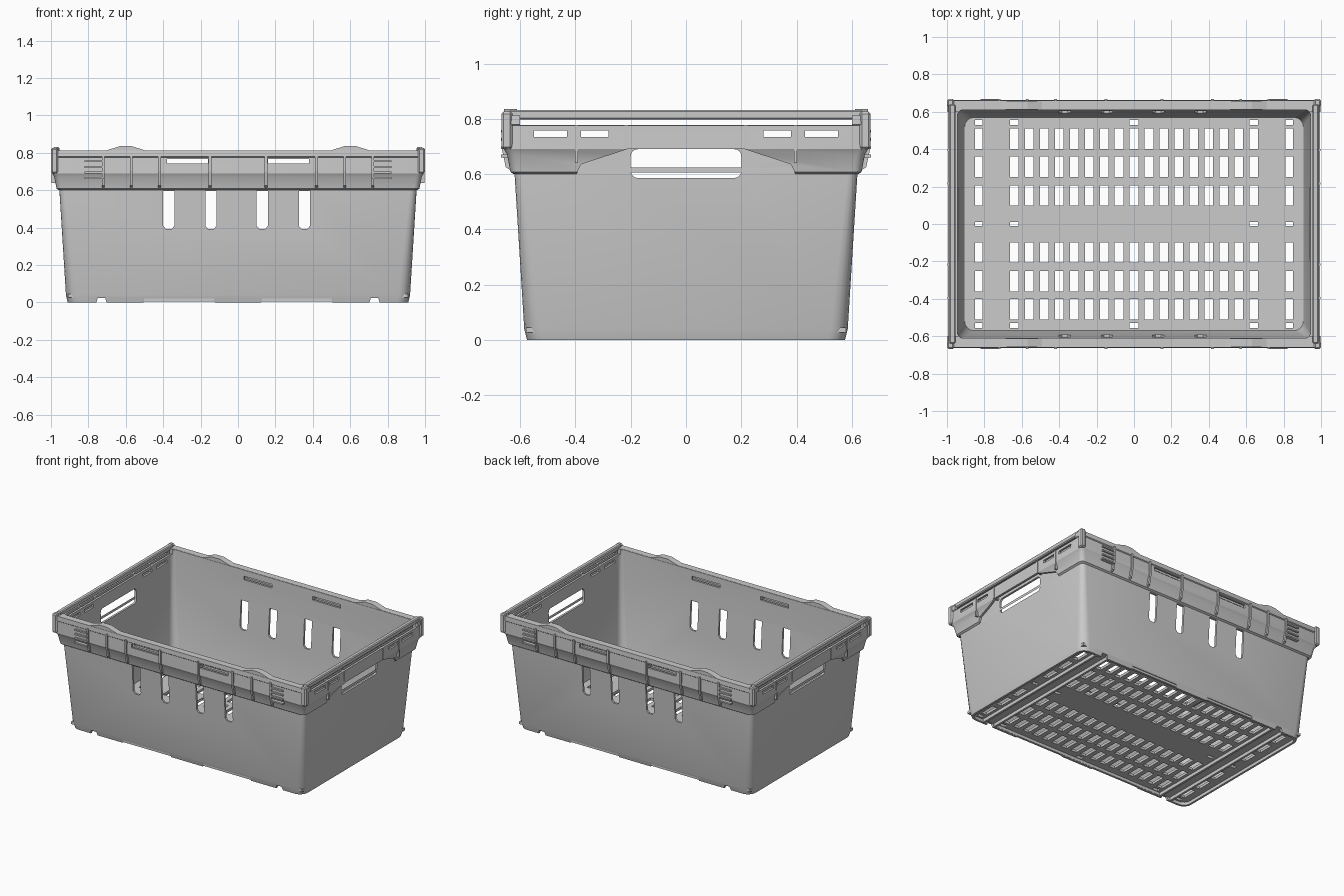
import bpy, bmesh
from math import sin, cos, pi
from mathutils import Vector

if "Cube" in bpy.data.objects:
    bpy.data.objects.remove(bpy.data.objects["Cube"])

W, D = 0.955, 0.62          # half sizes of the tub at rim height


def finish(name, bm, smooth=True):
    bmesh.ops.recalc_face_normals(bm, faces=bm.faces[:])
    me = bpy.data.meshes.new(name)
    bm.to_mesh(me)
    bm.free()
    ob = bpy.data.objects.new(name, me)
    bpy.context.collection.objects.link(ob)
    if smooth:
        bpy.ops.object.select_all(action='DESELECT')
        ob.select_set(True)
        bpy.context.view_layer.objects.active = ob
        bpy.ops.object.shade_smooth_by_angle(angle=0.5)
    return ob


def box(bm, x0, x1, y0, y1, z0, z1):
    vs = [bm.verts.new((x, y, z)) for z in (z0, z1) for y in (y0, y1) for x in (x0, x1)]
    for f in ((0, 2, 3, 1), (4, 5, 7, 6), (0, 1, 5, 4), (2, 6, 7, 3), (0, 4, 6, 2), (1, 3, 7, 5)):
        bm.faces.new([vs[i] for i in f])


def prism(bm, pts, vec):
    a = [bm.verts.new(p) for p in pts]
    b = [bm.verts.new(Vector(p) + Vector(vec)) for p in pts]
    n = len(a)
    bm.faces.new(a)
    bm.faces.new(b[::-1])
    for i in range(n):
        bm.faces.new((a[i], b[i], b[(i + 1) % n], a[(i + 1) % n]))


def ring_sweep(name, profile, smooth=True):
    """Sweep a closed (offset, z, corner radius) profile round a rounded rectangle."""
    bm = bmesh.new()
    rings = []
    for d, z, r in profile:
        ring = []
        for q, (sx, sy) in enumerate(((1, 1), (-1, 1), (-1, -1), (1, -1))):
            for k in range(5):
                a = q * pi / 2 + k * pi / 8
                ring.append(bm.verts.new((sx * (W + d - r) + r * cos(a),
                                          sy * (D + d - r) + r * sin(a), z)))
        rings.append(ring)
    n = len(rings[0])
    for a, b in zip(rings, rings[1:] + rings[:1]):
        for i in range(n):
            bm.faces.new((a[i], a[(i + 1) % n], b[(i + 1) % n], b[i]))
    return finish(name, bm, smooth)


def cut(ob, bm):
    cutter = finish("cutter", bm, False)
    cutter.hide_render = True
    m = ob.modifiers.new("cut", 'BOOLEAN')
    m.operation, m.solver, m.object = 'DIFFERENCE', 'EXACT', cutter
    dg = bpy.context.evaluated_depsgraph_get()
    me = bpy.data.meshes.new_from_object(ob.evaluated_get(dg))
    ob.modifiers.clear()
    ob.data = me
    bpy.data.objects.remove(cutter)


def both(a, b):
    return ((a, b), (-b, -a))


def rim_cutters(bm):
    # slots under the top rail, and lowered end tops
    for x0, x1 in both(0.16, 0.38):
        box(bm, x0, x1, -0.8, 0.8, 0.742, 0.768)
    for pair in ((0.28, 0.38), (0.43, 0.55)):
        for y0, y1 in both(*pair):
            box(bm, -1.2, 1.2, y0, y1, 0.735, 0.757)
    for x0, x1 in both(0.85, 1.2):
        box(bm, x0, x1, -0.6, 0.6, 0.777, 0.9)


def hand_hole(bm):
    pts, r = [], 0.025
    for q, (sy, sz) in enumerate(((1, 1), (-1, 1), (-1, -1), (1, -1))):
        for k in range(5):
            a = q * pi / 2 + k * pi / 8
            pts.append((-1.2, sy * (0.2 - r) + r * cos(a), 0.638 + sz * (0.052 - r) + r * sin(a)))
    prism(bm, pts, (2.4, 0, 0))


# Tub walls
walls = ring_sweep("tub_walls", [
    (-0.045, 0.0, 0.06), (-0.035, 0.04, 0.06), (0.0, 0.6, 0.035), (0.005, 0.81, 0.03),
    (-0.010, 0.81, 0.03), (-0.015, 0.6, 0.03), (-0.05, 0.04, 0.05), (-0.06, 0.0, 0.05)])
bm = bmesh.new()
rim_cutters(bm)
hand_hole(bm)
for x in (-0.37, -0.145, 0.13, 0.355):          # tall side slots with rounded foot
    w = 0.03
    prism(bm, [(x - w, -0.8, 0.595), (x - w, -0.8, 0.41), (x - w / 2, -0.8, 0.392),
               (x + w / 2, -0.8, 0.392), (x + w, -0.8, 0.41), (x + w, -0.8, 0.595)], (0, 1.6, 0))
for s in (1, -1):                               # relieved lower edge of long sides
    for a, b, h in ((0.11, 0.52, 0.022), (0.69, 0.77, 0.025)):
        prism(bm, [(s * a, -0.8, -0.05), (s * b, -0.8, -0.05), (s * (b - 0.02), -0.8, h),
                   (s * (a + 0.02), -0.8, h)], (0, 1.6, 0))
cut(walls, bm)

# Rim band: top flange with hollow skirt
band = ring_sweep("rim_band", [
    (0.003, 0.60, 0.03), (0.015, 0.608, 0.03), (0.027, 0.67, 0.03), (0.038, 0.69, 0.03),
    (0.036, 0.775, 0.03), (0.042, 0.78, 0.03), (0.040, 0.812, 0.03), (-0.008, 0.812, 0.025),
    (-0.008, 0.80, 0.025), (0.022, 0.796, 0.025), (0.025, 0.695, 0.025), (0.013, 0.67, 0.025),
    (0.000, 0.615, 0.025)])
bm = bmesh.new()
rim_cutters(bm)
for x in (-1.2, 0.957):                         # skirt opens out above each hand hole
    prism(bm, [(x, -0.42, 0.55), (x, 0.42, 0.55), (x, 0.38, 0.635), (x, 0.21, 0.691),
               (x, -0.21, 0.691), (x, -0.38, 0.635)], (0.243, 0, 0))
cut(band, bm)

# Rim ribs, lugs and corner posts
bm = bmesh.new()
for sy in (1, -1):
    for x in (-0.72, -0.57, -0.42, -0.15, 0.15, 0.42, 0.57, 0.72):
        prism(bm, [(x - 0.007, sy * D, 0.605), (x - 0.007, sy * (D + 0.032), 0.625),
                   (x - 0.007, sy * 0.668, 0.70), (x - 0.007, sy * 0.668, 0.79),
                   (x - 0.007, sy * D, 0.79)], (0.014, 0, 0))
    for x0, x1 in both(0.72, 0.82):             # corner rungs
        for z in (0.66, 0.69, 0.72, 0.75):
            box(bm, x0, x1, *sorted((sy * 0.63, sy * 0.669)), z, z + 0.01)
    for y0, y1 in both(0.21, 0.222):
        for x0, x1 in both(0.95, 0.996):
            box(bm, x0, x1, y0, y1, 0.69, 0.777)
    for y0, y1 in both(0.39, 0.402):
        for x0, x1 in both(0.95, 0.996):
            box(bm, x0, x1, y0, y1, 0.64, 0.777)
finish("rim_ribs", bm, False)

bm = bmesh.new()
for s in (1, -1):
    for y in (0.612, -0.658):
        x = s * 0.6
        prism(bm, [(x - 0.12, y, 0.808), (x - 0.03, y, 0.836), (x + 0.03, y, 0.836),
                   (x + 0.12, y, 0.808)], (0, 0.046, 0))
finish("stacking_lugs", bm, False)

bm = bmesh.new()
for x0, x1 in both(0.962, 1.0):
    for y0, y1 in both(0.628, 0.668):
        box(bm, x0, x1, y0, y1, 0.69, 0.826)
bmesh.ops.bevel(bm, geom=bm.edges[:], offset=0.008, segments=1, affect='EDGES')
finish("corner_posts", bm, False)

# End rails floating above the end walls
bm = bmesh.new()
for x0, x1 in both(0.955, 0.988):
    box(bm, x0, x1, -0.64, 0.64, 0.797, 0.832)
bmesh.ops.bevel(bm, geom=bm.edges[:], offset=0.006, segments=1, affect='EDGES')
finish("end_rails", bm, False)

# Slotted floor: grid of cells with holes left out
cols = [(0.08 * i - 0.023, 0.08 * i + 0.023) for i in range(-8, 9)]
cols = [(-0.85, -0.81)] + cols + [(0.81, 0.85)]
rows = []
for a, b in ((0.10, 0.205), (0.25, 0.36), (0.40, 0.51), (0.53, 0.555)):
    rows += both(a, b)
rows = sorted(rows + [(-0.012, 0.012)])
xs = [-0.91] + [v for c in cols for v in c] + [0.91]
ys = [-0.578] + [v for r in rows for v in r] + [0.578]
bm = bmesh.new()
grid = [[bm.verts.new((x, y, 0.045)) for y in ys] for x in xs]
for i in range(len(xs) - 1):
    for j in range(len(ys) - 1):
        small = j in (1, 9, 17)                 # short holes only in a few columns
        if i % 2 and j % 2 and (not small or i in (1, 3, 35, 37) or (i == 19 and j != 9)):
            continue
        bm.faces.new((grid[i][j], grid[i + 1][j], grid[i + 1][j + 1], grid[i][j + 1]))
floor = finish("slotted_floor", bm, False)
m = floor.modifiers.new("thickness", 'SOLIDIFY')
m.thickness, m.offset = 0.018, -1

# Base runners under the floor
bm = bmesh.new()
for a, b in ((0.685, 0.70), (0.775, 0.79)):
    for x0, x1 in both(a, b):
        box(bm, x0, x1, -0.57, 0.57, 0.004, 0.03)
for y0, y1 in both(0.56, 0.575):
    box(bm, -0.685, 0.685, y0, y1, 0.006, 0.03)
finish("base_runners", bm, False)
